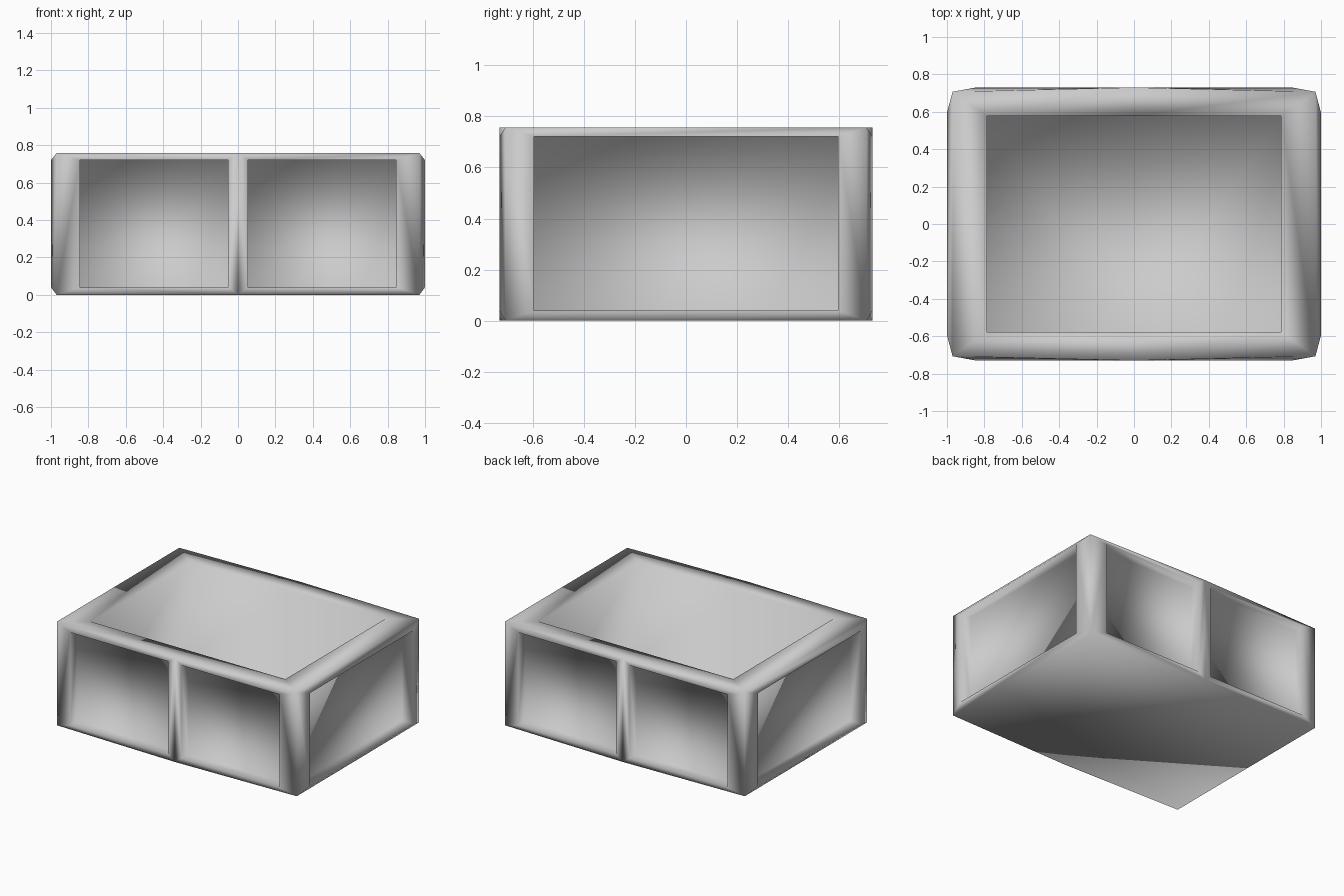
import bpy
import bmesh
from mathutils import Vector

cube = bpy.data.objects.get("Cube")
if cube:
    bpy.data.objects.remove(cube, do_unlink=True)

H = 0.757                   # crate height
CX, CY = 0.97, 0.707        # outer corner posts
BX, BY = 1.0, 0.73          # bulged rims of the side and front openings
Z0, Z1 = 0.04, 0.72         # bottom and top of the openings
FLOOR = 0.05

bm = bmesh.new()


def face(points):
    bm.faces.new([bm.verts.new(p) for p in points])


def bridge(a, b):
    """Quads between two loops with the same number of points."""
    for i in range(len(a)):
        j = (i + 1) % len(a)
        face([a[i], a[j], b[j], b[i]])


def recess(outer, rim, inward):
    """Frame around an opening, its jambs and the sunken panel."""
    sunk = [Vector(p) + Vector(inward) for p in rim]
    bridge(outer, rim)
    bridge(rim, sunk)
    face(sunk)


def outline(x, y, mid_y, z):
    return [(-x, -y, z), (0, -mid_y, z), (x, -y, z),
            (x, y, z), (0, mid_y, z), (-x, y, z)]


for s in (-1, 1):
    # Single panel on each end
    recess([(s * CX, -CY, 0), (s * CX, CY, 0), (s * CX, CY, H), (s * CX, -CY, H)],
           [(s * BX, -0.595, Z0), (s * BX, 0.595, Z0),
            (s * BX, 0.595, Z1), (s * BX, -0.595, Z1)],
           (-s * 0.09, 0, 0))
    # Pair of panels on the front and back, split by a mullion
    for t in (-1, 1):
        recess([(0, s * BY, 0), (t * CX, s * CY, 0), (t * CX, s * CY, H), (0, s * BY, H)],
               [(t * 0.053, s * BY, Z0), (t * 0.845, s * BY, Z0),
                (t * 0.845, s * BY, Z1), (t * 0.053, s * BY, Z1)],
               (0, -s * 0.08, 0))

# Top rim, inner walls, floor and underside
mouth = outline(0.787, 0.577, 0.577, H)
floor = outline(0.787, 0.577, 0.577, FLOOR)
bridge(outline(CX, CY, BY, H), mouth)
bridge(mouth, floor)
face(floor)
face(outline(CX, CY, BY, 0))

bmesh.ops.remove_doubles(bm, verts=bm.verts, dist=0.0005)
bmesh.ops.recalc_face_normals(bm, faces=bm.faces)
for f in bm.faces:
    f.smooth = True

mesh = bpy.data.meshes.new("crate")
bm.to_mesh(mesh)
bm.free()
crate = bpy.data.objects.new("crate", mesh)
bpy.context.collection.objects.link(crate)

# Plain grey
grey = bpy.data.materials.new("light_grey")
grey.use_nodes = True
colour = (0.6, 0.6, 0.6, 1)
grey.diffuse_color = colour
grey.node_tree.nodes["Principled BSDF"].inputs["Base Color"].default_value = colour
mesh.materials.append(grey)
